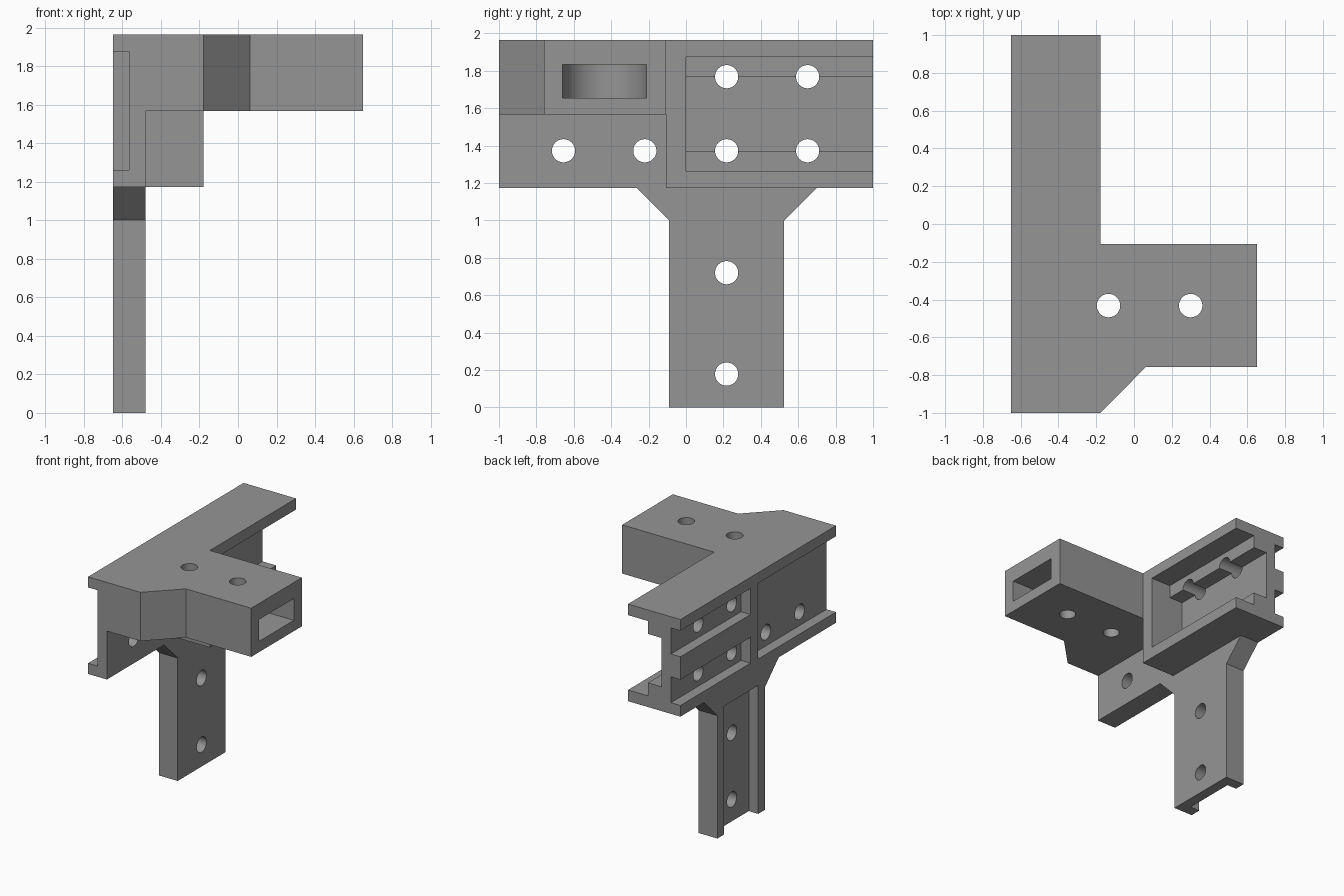
import bpy, bmesh, math
from mathutils import Matrix, Vector

if "Cube" in bpy.data.objects:
    bpy.data.objects.remove(bpy.data.objects["Cube"])

grey = bpy.data.materials.new("mid grey")
grey.diffuse_color = (0.3, 0.3, 0.3, 1)
grey.use_nodes = True
grey.node_tree.nodes["Principled BSDF"].inputs["Base Color"].default_value = grey.diffuse_color


def prism(name, outline, axis, lo, hi):
    """Extrude a 2D outline along x, y or z between lo and hi."""
    def point(p, d):
        a, b = p
        return {"x": (d, a, b), "y": (a, d, b), "z": (a, b, d)}[axis]
    bm = bmesh.new()
    face = bm.faces.new([bm.verts.new(point(p, lo)) for p in outline])
    ext = bmesh.ops.extrude_face_region(bm, geom=[face])
    shift = Vector(point((0, 0), hi - lo))
    bmesh.ops.translate(bm, vec=shift,
                        verts=[v for v in ext["geom"] if isinstance(v, bmesh.types.BMVert)])
    bmesh.ops.recalc_face_normals(bm, faces=bm.faces)
    mesh = bpy.data.meshes.new(name)
    bm.to_mesh(mesh)
    bm.free()
    mesh.materials.append(grey)
    ob = bpy.data.objects.new(name, mesh)
    bpy.context.collection.objects.link(ob)
    return ob


def box(name, x, y, z):
    return prism(name, [(x[0], y[0]), (x[1], y[0]), (x[1], y[1]), (x[0], y[1])], "z", *z)


def circle(a, b, r, n=48):
    return [(a + r * math.cos(2 * math.pi * i / n), b + r * math.sin(2 * math.pi * i / n))
            for i in range(n)]


def combine(target, other, operation):
    """Apply a boolean and remove the helper."""
    mod = target.modifiers.new("bool", "BOOLEAN")
    mod.operation, mod.solver, mod.object = operation, "EXACT", other
    bpy.context.view_layer.objects.active = target
    bpy.ops.object.modifier_apply(modifier=mod.name)
    bpy.data.objects.remove(other)


L, PLATE, FLOOR, BEAM, R = -0.65, -0.48, -0.565, -0.178, 0.65   # x levels
BOT, MID, TOP = 1.173, 1.567, 1.963                             # z levels
OUT = 0.1                                                       # cutter overshoot

# Top slab with the side arm and its chamfered corner
bracket = prism("bracket", [(L, -1), (BEAM, -1), (0.062, -0.758), (R, -0.758),
                            (R, -0.107), (BEAM, -0.107), (BEAM, 1), (L, 1)], "z", MID, TOP)
# Rear block of the beam
combine(bracket, box("rear_block", (L, BEAM), (-0.107, 1), (BOT, MID + 0.1)), "UNION")
# Side plate with flared leg
combine(bracket, prism("leg_plate", [(-0.09, 0), (0.525, 0), (0.525, 1), (0.698, BOT), (1, BOT),
                                     (1, MID + 0.1), (-1, MID + 0.1), (-1, BOT),
                                     (-0.263, BOT), (-0.09, 1)], "x", L, PLATE), "UNION")

cutters = [
    # Front pocket and two rear channels on the left side
    box("front_pocket", (L - OUT, FLOOR), (-1 - OUT, 0.005), (1.26, 1.877)),
    box("upper_channel", (L - OUT, FLOOR), (0.1, 1 + OUT), (1.66, 1.872)),
    box("lower_channel", (L - OUT, FLOOR), (0.1, 1 + OUT), (1.264, 1.474)),
    # Stepped pocket on the right of the rear block
    prism("stepped_pocket", [(BEAM + OUT, 1.264), (BEAM + OUT, 1.873), (-0.357, 1.873),
                             (-0.357, 1.768), (PLATE, 1.768), (PLATE, 1.37),
                             (-0.357, 1.37), (-0.357, 1.264)], "y", 0, 1 + OUT),
    # Groove up the left side of the leg
    box("leg_groove", (L - OUT, FLOOR), (0, 0.437), (-OUT, 1.045)),
]
# Round-ended slot in the arm
sx, sy, sr = -0.135, -0.435, 0.225
arc = [(sx + sr * math.cos(t), sy + sr * math.sin(t))
       for t in (math.pi / 2 + math.pi * i / 24 for i in range(25))]
cutters.append(prism("arm_slot", arc + [(R + OUT, sy - sr), (R + OUT, sy + sr)], "z", 1.655, 1.832))
# Bolt holes through the plate, rear block and leg
for y, z in [(0.217, 1.768), (0.65, 1.768), (0.217, 1.372), (0.65, 1.372),
             (-0.655, 1.372), (-0.22, 1.372), (0.217, 0.72), (0.217, 0.178)]:
    cutters.append(prism("bolt_hole", circle(y, z, 0.062), "x", L - OUT, BEAM + OUT))
# Bolt holes down through the arm
for x in (-0.135, 0.3):
    cutters.append(prism("arm_hole", circle(x, -0.432, 0.062), "z", MID - OUT, TOP + OUT))
for c in cutters:
    combine(bracket, c, "DIFFERENCE")

# Merge coplanar faces and smooth the round walls
bm = bmesh.new()
bm.from_mesh(bracket.data)
bmesh.ops.remove_doubles(bm, verts=bm.verts, dist=1e-5)
bmesh.ops.dissolve_limit(bm, angle_limit=math.radians(0.5), verts=bm.verts, edges=bm.edges)
bm.to_mesh(bracket.data)
bm.free()
bpy.ops.object.select_all(action="DESELECT")
bracket.select_set(True)
bpy.context.view_layer.objects.active = bracket
bpy.ops.object.shade_smooth_by_angle(angle=math.radians(30))
